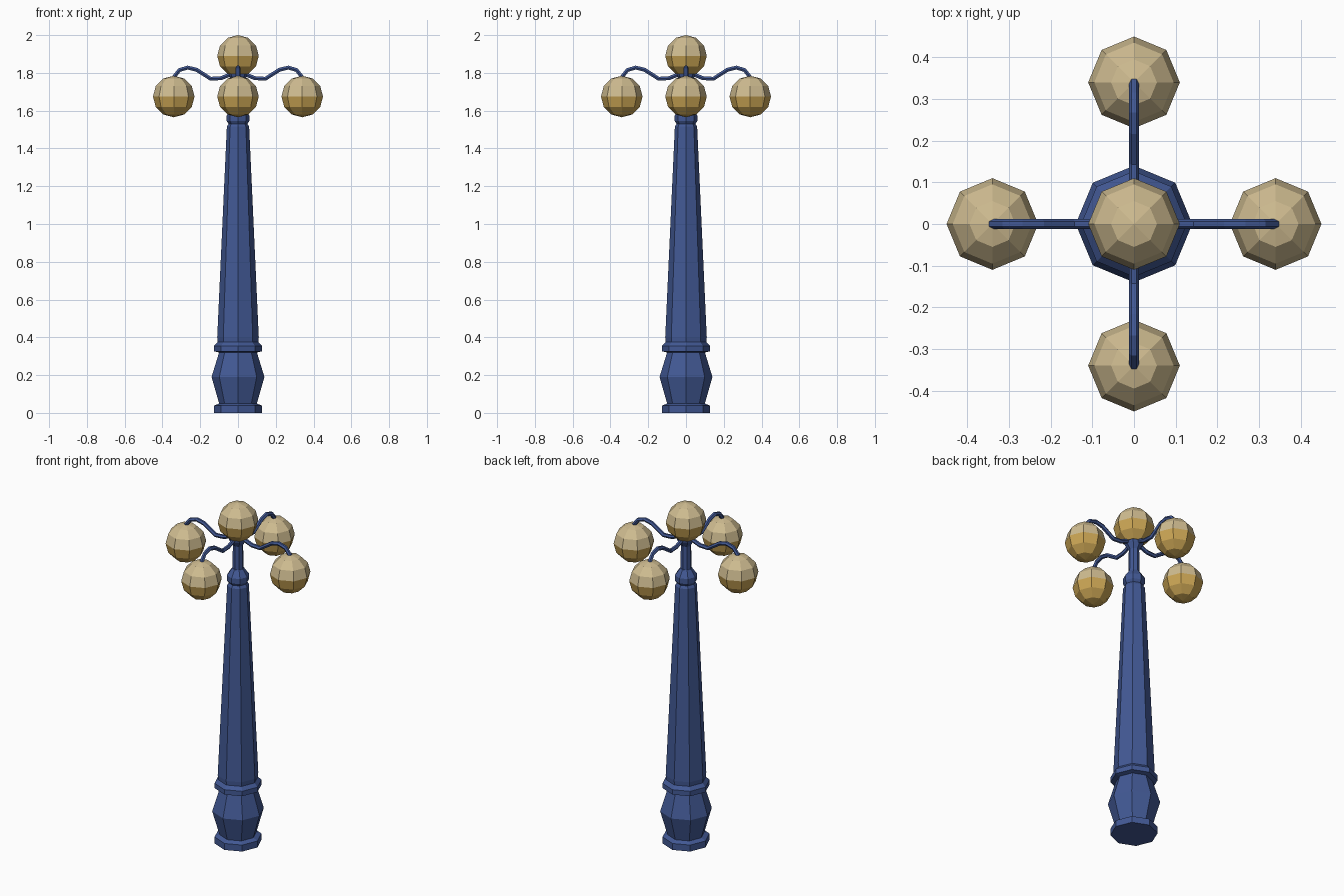
import bpy, bmesh, math
from mathutils import Matrix

if "Cube" in bpy.data.objects:
    bpy.data.objects.remove(bpy.data.objects["Cube"])


def material(name, rgb):
    m = bpy.data.materials.new(name)
    m.diffuse_color = (*rgb, 1.0)
    m.use_nodes = True
    m.node_tree.nodes["Principled BSDF"].inputs["Base Color"].default_value = m.diffuse_color
    return m


BLUE = material("blue_paint", (0.055, 0.100, 0.300))
CREAM = material("cream_glass", (0.62, 0.50, 0.28))
GOLD = material("gold_glass", (0.60, 0.38, 0.09))


def finish(name, bm, mats):
    me = bpy.data.meshes.new(name)
    bm.to_mesh(me)
    bm.free()
    for m in mats:
        me.materials.append(m)
    ob = bpy.data.objects.new(name, me)
    bpy.context.collection.objects.link(ob)
    return ob


def turned(name, profile, sides=8):
    """Revolve (radius, height) pairs into a faceted, capped solid."""
    bm = bmesh.new()
    rings = []
    for r, z in profile:
        rings.append([bm.verts.new((r * math.cos(2 * math.pi * i / sides),
                                    r * math.sin(2 * math.pi * i / sides), z))
                      for i in range(sides)])
    for a, b in zip(rings, rings[1:]):
        for i in range(sides):
            j = (i + 1) % sides
            bm.faces.new((a[i], a[j], b[j], b[i]))
    bm.faces.new(rings[0][::-1])
    bm.faces.new(rings[-1])
    return finish(name, bm, [BLUE])


def globe(name, x, y, z, radius=0.11):
    """Low-poly lamp globe, cream above its equator and gold below."""
    bm = bmesh.new()
    bmesh.ops.create_uvsphere(bm, u_segments=8, v_segments=6, radius=radius)
    for f in bm.faces:
        f.material_index = 1 if f.calc_center_median().z < 0 else 0
    bmesh.ops.transform(bm, matrix=Matrix.Translation((x, y, z)), verts=bm.verts)
    return finish(name, bm, [CREAM, GOLD])


def arm(name, angle):
    """Curved lamp bracket from the stem out to a globe."""
    path = [(0.0, 1.80), (0.045, 1.79), (0.09, 1.772), (0.145, 1.769),
            (0.22, 1.817), (0.267, 1.828), (0.31, 1.815), (0.338, 1.78), (0.342, 1.75)]
    cu = bpy.data.curves.new(name, 'CURVE')
    cu.dimensions = '3D'
    cu.bevel_depth = 0.012
    cu.bevel_resolution = 1
    cu.use_fill_caps = True
    sp = cu.splines.new('POLY')
    sp.points.add(len(path) - 1)
    for p, (r, z) in zip(sp.points, path):
        p.co = (r * math.cos(angle), r * math.sin(angle), z, 1)
    sp.use_smooth = False
    cu.materials.append(BLUE)
    ob = bpy.data.objects.new(name, cu)
    bpy.context.collection.objects.link(ob)


# Pedestal: foot, bulging base and collar
turned("pedestal", [(0.127, 0), (0.127, 0.038), (0.10, 0.05), (0.14, 0.19),
                    (0.10, 0.32), (0.127, 0.326), (0.127, 0.355), (0.108, 0.375),
                    (0.11, 0.40)])
# Tapered column with its top collar
turned("column", [(0.11, 0.40), (0.059, 1.515), (0.05, 1.53), (0.06, 1.545),
                  (0.06, 1.575), (0.032, 1.615)])
# Thin stem and cup holding the top globe
turned("stem", [(0.03, 1.60), (0.028, 1.75), (0.05, 1.785), (0.05, 1.80)])

# Top globe and four hanging globes on arms
globe("top_globe", 0, 0, 1.89)
for k, side in enumerate(("right", "back", "left", "front")):
    a = k * math.pi / 2
    arm(side + "_arm", a)
    globe(side + "_globe", 0.34 * math.cos(a), 0.34 * math.sin(a), 1.675)
